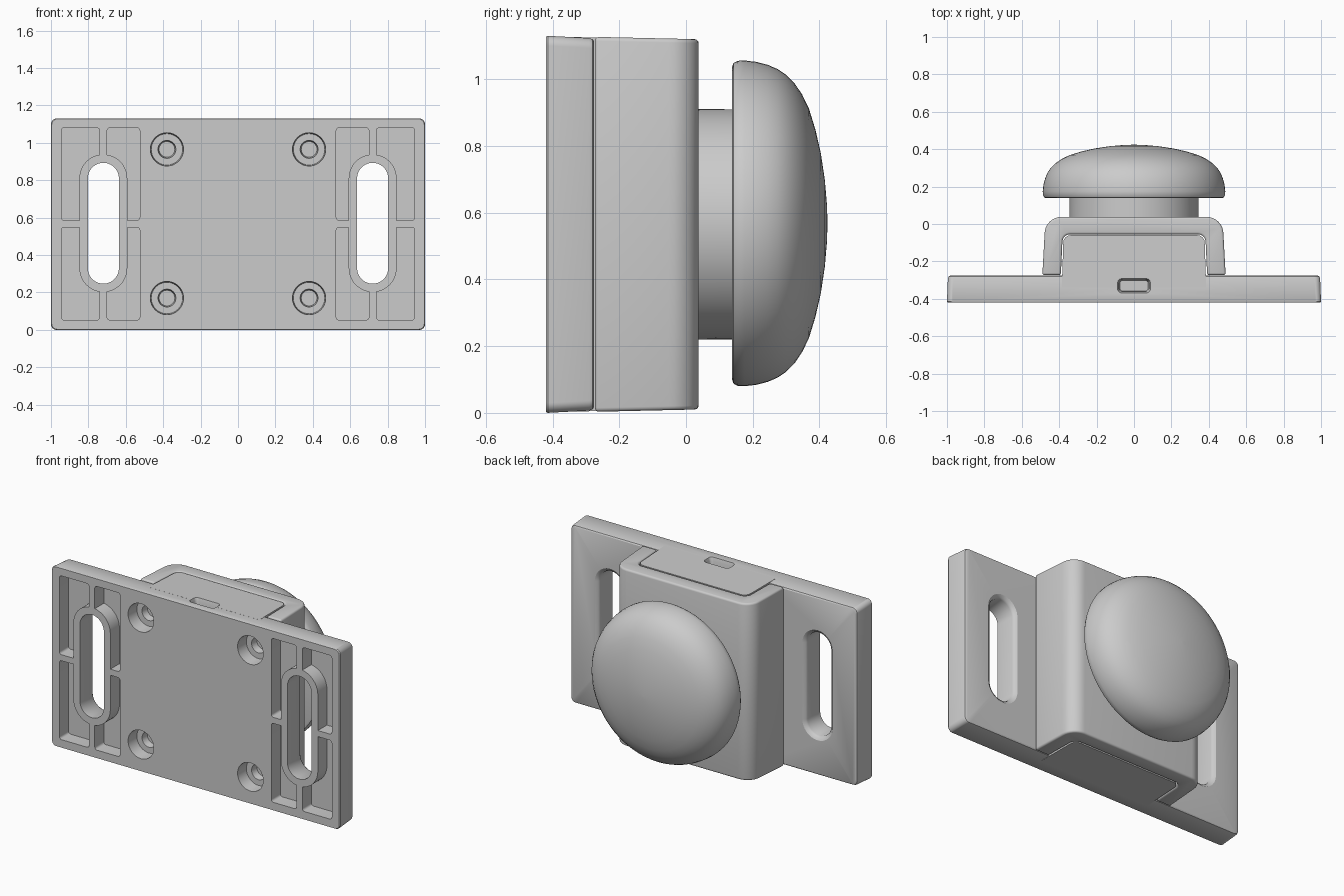
import bpy, bmesh, math

if "Cube" in bpy.data.objects:
    bpy.data.objects.remove(bpy.data.objects["Cube"])

ZC = 0.565            # mid height of the whole device
FRONT, FLANGE, BACK = -0.42, -0.275, 0.038


def rrect(cx, cy, hx, hy, r, n=8):
    """Rounded rectangle outline; r = hx gives a stadium or a circle."""
    pts = []
    for k, (sx, sy) in enumerate([(1, 1), (-1, 1), (-1, -1), (1, -1)]):
        for i in range(n + 1):
            a = math.pi / 2 * (k + i / n)
            pts.append((cx + sx * (hx - r) + r * math.cos(a),
                        cy + sy * (hy - r) + r * math.sin(a)))
    return pts


def circle(cx, cy, r, n=18):
    return rrect(cx, cy, r, r, r, n)


def arch(h_base, h_top, y0, y1, r, n=8):
    """Open-bottomed rounded arch in x/y, from right foot to left foot."""
    right = [(h_base, y0)]
    for i in range(n + 1):
        a = math.pi / 2 * i / n
        right.append((h_top - r + r * math.cos(a), y1 - r + r * math.sin(a)))
    return right + [(-x, y) for x, y in reversed(right)]


def loft(name, stacks, axis='y'):
    """Each stack is a list of (position, outline) rings, skinned and capped."""
    bm = bmesh.new()
    for rings in stacks:
        loops = []
        for t, outline in rings:
            loops.append([bm.verts.new((u, t, v) if axis == 'y' else (u, v, t))
                          for u, v in outline])
        for a, b in zip(loops, loops[1:]):
            for i in range(len(a)):
                j = (i + 1) % len(a)
                bm.faces.new((a[i], a[j], b[j], b[i]))
        bm.faces.new(loops[0])
        bm.faces.new(loops[-1])
    bmesh.ops.remove_doubles(bm, verts=bm.verts, dist=1e-5)
    bmesh.ops.recalc_face_normals(bm, faces=bm.faces)
    me = bpy.data.meshes.new(name)
    bm.to_mesh(me)
    bm.free()
    ob = bpy.data.objects.new(name, me)
    bpy.context.collection.objects.link(ob)
    return ob


def draft(ob):
    """Moulding draft: the height shrinks slightly towards the back."""
    for v in ob.data.vertices:
        v.co.z = ZC + (v.co.z - ZC) * (1 - 0.04 * (v.co.y - FRONT))


def apply(ob, mod):
    bpy.context.view_layer.objects.active = ob
    bpy.ops.object.modifier_apply(modifier=mod.name)


def boolean(ob, tool, op='DIFFERENCE'):
    m = ob.modifiers.new('bool', 'BOOLEAN')
    m.operation, m.solver, m.object = op, 'EXACT', tool
    apply(ob, m)
    bpy.data.objects.remove(tool)


def smooth(ob):
    bpy.ops.object.select_all(action='DESELECT')
    ob.select_set(True)
    bpy.context.view_layer.objects.active = ob
    bpy.ops.object.shade_smooth_by_angle(angle=math.radians(32))


# Mounting plate with softened back edge
def plate_ring(inset):
    return rrect(0, ZC, 1 - inset, ZC - inset * 0.8, 0.03)


base = loft('mounting_base', [[(FRONT, plate_ring(0.004)), (FRONT + 0.006, plate_ring(0)),
                               (FLANGE - 0.015, plate_ring(0.005)),
                               (FLANGE - 0.005, plate_ring(0.009)),
                               (FLANGE, plate_ring(0.018))]])
draft(base)

# Inner block that shows at the top and bottom of the housing
core_outline = arch(0.386, 0.378, -0.34, -0.06, 0.04)
core = loft('core', [[(0.002, core_outline), (2 * ZC - 0.002, core_outline)]], 'z')
draft(core)
boolean(base, core, 'UNION')

# Recessed pockets, leaving cross ribs and a rim around each slot
SX = 0.72
pockets, rims, slots, holes = [], [], [], []
for s in (-1, 1):
    for x0, x1 in ((0.525, 0.700), (0.740, 0.945)):
        for z0, z1 in ((0.053, 0.548), (0.586, 1.080)):
            o = rrect(s * (x0 + x1) / 2, (z0 + z1) / 2, (x1 - x0) / 2, (z1 - z0) / 2, 0.015, 4)
            pockets.append([(-0.5, o), (FRONT + 0.09, o)])
    rim = rrect(s * SX, 0.57, 0.128, 0.368, 0.128, 12)
    rims.append([(-0.6, rim), (-0.2, rim)])

    # Through slots with an eased back edge
    def slot(g):
        return rrect(s * SX, 0.57, 0.083 + g, 0.323 + g, 0.083 + g, 12)
    slots.append([(-0.5, slot(0)), (FLANGE - 0.022, slot(0)), (FLANGE - 0.01, slot(0.006)),
                  (FLANGE, slot(0.022)), (FLANGE + 0.02, slot(0.03))])

    # Counterbored screw holes
    for z in (0.17, 0.965):
        holes.append([(-0.5, circle(s * 0.38, z, 0.092, 8)), (FRONT, circle(s * 0.38, z, 0.089, 8)),
                      (FRONT + 0.08, circle(s * 0.38, z, 0.084, 8)),
                      (FRONT + 0.08, circle(s * 0.38, z, 0.048, 8)),
                      (FRONT + 0.125, circle(s * 0.38, z, 0.042, 8))])

pocket_tool = loft('pocket_tool', pockets)
boolean(pocket_tool, loft('rim_tool', rims))
boolean(base, pocket_tool)
boolean(base, loft('slot_tool', slots))
boolean(base, loft('hole_tool', holes))

# Connector port in the top edge
port = [(1.04, rrect(0, -0.33, 0.075, 0.028, 0.015)), (1.105, rrect(0, -0.33, 0.08, 0.032, 0.018)),
        (1.16, rrect(0, -0.33, 0.10, 0.048, 0.028))]
boolean(base, loft('port_tool', [port], 'z'))
smooth(base)

# Rounded housing cover wrapped around the inner block
outer = arch(0.49, 0.478, FLANGE + 0.002, BACK, 0.09)
inner = arch(0.391, 0.383, FLANGE + 0.002, -0.055, 0.042)
u_outline = outer + inner[::-1]
cover = loft('housing_cover', [[(0, u_outline), (2 * ZC, u_outline)]], 'z')
draft(cover)
bev = cover.modifiers.new('bevel', 'BEVEL')
bev.width, bev.segments, bev.limit_method = 0.012, 3, 'ANGLE'
bev.angle_limit = math.radians(40)
apply(cover, bev)
smooth(cover)

# Button neck
neck = loft('button_neck', [[(0.0, circle(0, ZC, 0.346)), (0.2, circle(0, ZC, 0.344))]])
smooth(neck)

# Domed button cap
dome = [(0.138, 0.468), (0.142, 0.480), (0.155, 0.487), (0.175, 0.488), (0.21, 0.484),
        (0.245, 0.475), (0.275, 0.462), (0.30, 0.445), (0.325, 0.42), (0.348, 0.386),
        (0.368, 0.345), (0.388, 0.28), (0.404, 0.21), (0.416, 0.13), (0.422, 0.06), (0.424, 0.008)]
cap = loft('button_cap', [[(y, circle(0, ZC + 0.003, r)) for y, r in dome]])
smooth(cap)
